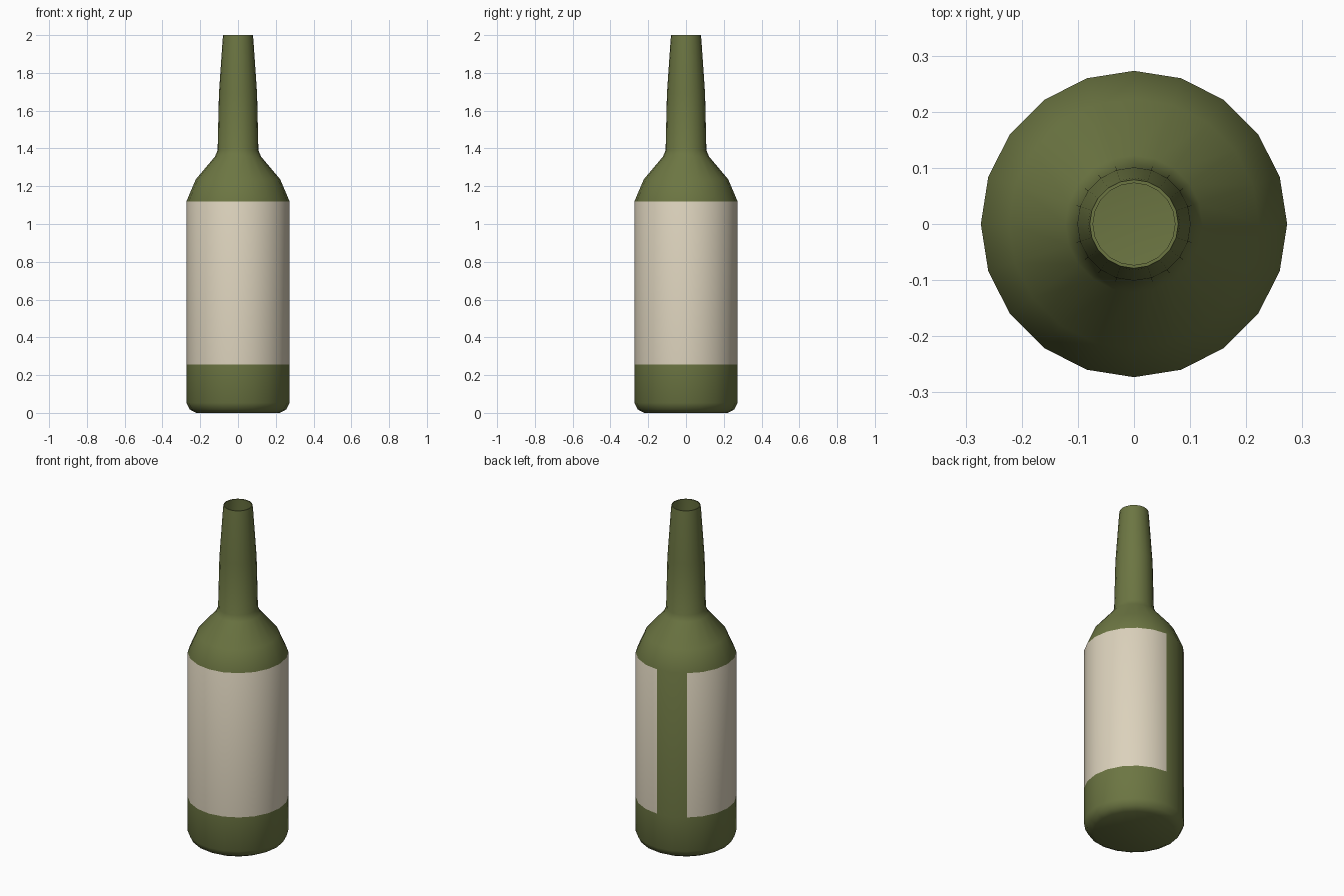
import bpy, bmesh, math

if "Cube" in bpy.data.objects:
    bpy.data.objects.remove(bpy.data.objects["Cube"])

SIDES = 20


def material(name, rgb):
    m = bpy.data.materials.new(name)
    m.diffuse_color = (*rgb, 1)
    m.use_nodes = True
    m.node_tree.nodes["Principled BSDF"].inputs["Base Color"].default_value = m.diffuse_color
    return m


# bottle outline as (radius, height), base to rim
profile = [(0.222, 0.0), (0.255, 0.018), (0.273, 0.053), (0.273, 0.257),
           (0.273, 1.12), (0.223, 1.237), (0.122, 1.357), (0.108, 1.39),
           (0.101, 1.69), (0.082, 1.968), (0.079, 2.0), (0.073, 2.0)]
LABEL_BAND = 3        # profile segment that carries the label
LABEL_GAP = (5, 6)    # two faces left bare at the back

bm = bmesh.new()
rings = []
for r, z in profile:
    rings.append([bm.verts.new((r * math.cos(math.tau * i / SIDES),
                                r * math.sin(math.tau * i / SIDES), z))
                  for i in range(SIDES)])

# flat base, mouth stays open
bm.faces.new(rings[0][::-1])

# walls, with the label as a second material
for k in range(len(rings) - 1):
    a, b = rings[k], rings[k + 1]
    for i in range(SIDES):
        j = (i + 1) % SIDES
        f = bm.faces.new((a[i], a[j], b[j], b[i]))
        if k == LABEL_BAND and i not in LABEL_GAP:
            f.material_index = 1

mesh = bpy.data.meshes.new("bottle")
bm.to_mesh(mesh)
bm.free()
mesh.materials.append(material("green_glass", (0.15, 0.18, 0.055)))
mesh.materials.append(material("paper_label", (0.71, 0.64, 0.50)))

bottle = bpy.data.objects.new("bottle", mesh)
bpy.context.collection.objects.link(bottle)
bpy.context.view_layer.objects.active = bottle
bottle.select_set(True)
bpy.ops.object.shade_smooth_by_angle(angle=math.radians(40))
